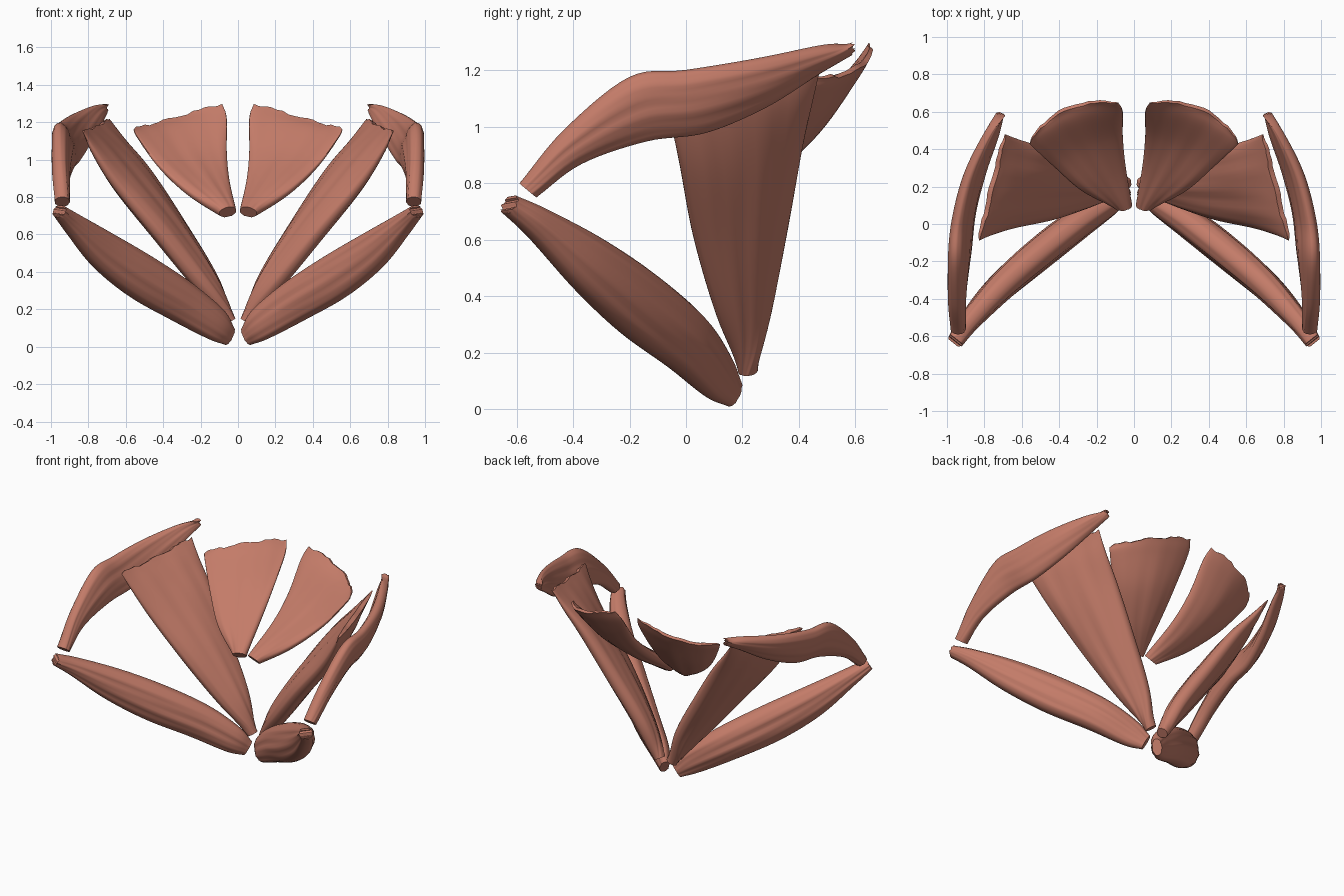
import bpy, bmesh, math
from mathutils import Vector as V

if "Cube" in bpy.data.objects:
    bpy.data.objects.remove(bpy.data.objects["Cube"])

SEG, SUB = 48, 7

mat = bpy.data.materials.new("muscle_red")
mat.diffuse_color = (0.55, 0.20, 0.14, 1)
mat.use_nodes = True
mat.node_tree.nodes["Principled BSDF"].inputs["Base Color"].default_value = mat.diffuse_color


def spline(vals, s):
    """Catmull-Rom through a list of vectors or numbers."""
    i = min(int(s), len(vals) - 2)
    t = s - i
    b, c = vals[i], vals[i + 1]
    a = vals[i - 1] if i else b * 2 - c
    d = vals[i + 2] if i + 2 < len(vals) else c * 2 - b
    return (b * 2 + (c - a) * t + (a * 2 - b * 5 + c * 4 - d) * t * t
            + (b * 3 - a - c * 3 + d) * t ** 3) * 0.5


def muscle(name, sections, bow, fray, side):
    """Loft of flattened oval sections: (edge point A, edge point B, thickness)."""
    A = [V(s[0]) for s in sections]
    B = [V(s[1]) for s in sections]
    T = [s[2] for s in sections]
    n = (len(sections) - 1) * SUB
    bm = bmesh.new()
    rings = []
    for k in range(n + 1):
        s = k / SUB
        a, b, t = spline(A, s), spline(B, s), spline(T, s)
        s0, s1 = max(s - 0.1, 0), min(s + 0.1, len(A) - 1)
        tan = (spline(A, s1) + spline(B, s1) - spline(A, s0) - spline(B, s0)).normalized()
        half = (a - b) / 2
        nor = tan.cross(half).normalized()
        ring = []
        for j in range(SEG):
            ang = 2 * math.pi * j / SEG
            u, v = math.cos(ang), math.sin(ang)
            # soft fibre ridges running along the length
            ridge = 1 + 0.04 * math.sin(7 * ang + 0.6 * s) + 0.03 * math.sin(13 * ang - s)
            w = math.copysign(abs(v) ** 0.85, v) * t / 2 * ridge
            p = (a + b) / 2 + half * u + nor * w + V(bow) * (1 - u * u) * k / n
            if k == n:  # uneven attachment edge
                p += tan * fray * (math.sin(9 * u + 1) + 0.7 * math.sin(23 * u)) / 1.7
            p.x *= side
            ring.append(bm.verts.new(p))
        rings.append(ring)
    for r, q in zip(rings, rings[1:]):
        for j in range(SEG):
            m = (j + 1) % SEG
            bm.faces.new((r[j], r[m], q[m], q[j]))
    for r in (rings[0], rings[-1]):  # end caps, bridged straight across
        h = SEG // 2
        bm.faces.new((r[0], r[1], r[-1]))
        bm.faces.new((r[h], r[h - 1], r[h + 1]))
        for j in range(1, h - 1):
            bm.faces.new((r[j], r[j + 1], r[-j - 1], r[-j]))
    bmesh.ops.recalc_face_normals(bm, faces=bm.faces)
    me = bpy.data.meshes.new(name)
    bm.to_mesh(me)
    bm.free()
    me.materials.append(mat)
    ob = bpy.data.objects.new(name, me)
    bpy.context.collection.objects.link(ob)
    bpy.ops.object.select_all(action='DESELECT')
    ob.select_set(True)
    bpy.context.view_layer.objects.active = ob
    bpy.ops.object.shade_smooth_by_angle(angle=math.radians(45))


# Spindle-shaped lower belly: centre, half height, thickness
up = V((-0.38, 0.31, 0.86)).normalized()
belly = []
for c, h, t in [((0.045, 0.17, 0.055), 0.052, 0.06), ((0.12, 0.11, 0.12), 0.09, 0.11),
                ((0.30, 0.0, 0.24), 0.115, 0.16), ((0.52, -0.17, 0.375), 0.125, 0.17),
                ((0.72, -0.345, 0.515), 0.105, 0.15), ((0.88, -0.52, 0.655), 0.06, 0.11),
                ((0.955, -0.625, 0.725), 0.036, 0.085)]:
    belly.append((V(c) + up * h, V(c) - up * h, t))

# Curved outer strap running up and back, its lower edge tucked inward
strap = [((.94, -.59, .80), (.94, -.53, .75), .08), ((.96, -.43, .99), (.925, -.37, .87), .09),
         ((.965, -.20, 1.175), (.89, -.14, .95), .10), ((.95, .0, 1.20), (.86, .07, .98), .09),
         ((.89, .25, 1.24), (.80, .28, 1.07), .08), ((.78, .48, 1.285), (.73, .47, 1.19), .06),
         ((.695, .58, 1.295), (.70, .59, 1.255), .04)]

# Long middle fan
fan = [((.03, .19, .14), (.06, .25, .13), .07), ((.21, .11, .33), (.13, .30, .36), .12),
       ((.43, .03, .60), (.31, .36, .66), .14), ((.65, -.02, .86), (.48, .41, .93), .13),
       ((.77, -.06, 1.04), (.61, .45, 1.10), .09), ((.83, -.09, 1.15), (.69, .48, 1.22), .03)]

# Short rear fan
rear = [((.10, .09, .71), (.01, .10, .73), .07), ((.28, .18, .83), (.045, .31, .88), .09),
        ((.43, .31, .97), (.06, .47, 1.04), .08), ((.54, .41, 1.12), (.06, .60, 1.22), .05),
        ((.56, .43, 1.165), (.085, .65, 1.30), .02)]

for label, side in (("right", 1), ("left", -1)):
    muscle("lower_belly_" + label, belly, (0, 0, 0), 0.006, side)
    muscle("outer_strap_" + label, strap, (.02, 0, .01), 0.008, side)
    muscle("middle_fan_" + label, fan, (0, 0, -.01), 0.01, side)
    muscle("rear_fan_" + label, rear, (.05, .07, -.02), 0.01, side)
